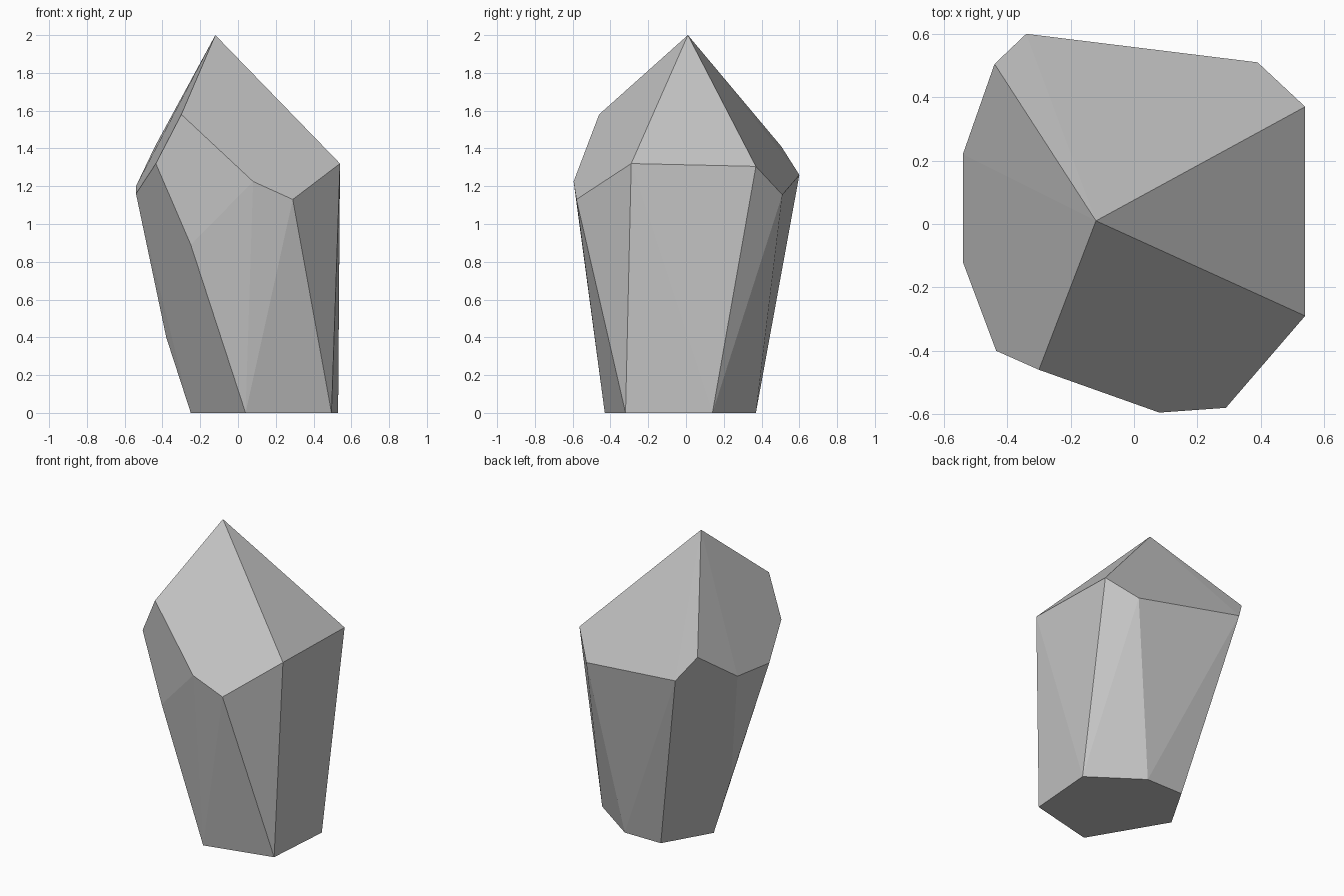
import bpy, bmesh, math

cube = bpy.data.objects.get("Cube")
if cube:
    bpy.data.objects.remove(cube, do_unlink=True)

# Plain grey stone
stone = bpy.data.materials.new("grey_stone")
stone.use_nodes = True
grey = (0.55, 0.55, 0.55, 1)
stone.diffuse_color = grey
bsdf = stone.node_tree.nodes["Principled BSDF"]
bsdf.inputs["Base Color"].default_value = grey
bsdf.inputs["Roughness"].default_value = 0.8

# Corners of the cut stone, from the tip down to the foot
tip = [(-0.12, 0.01, 2.0)]
shoulder = [
    (0.54, -0.29, 1.32), (0.54, 0.37, 1.305), (0.39, 0.51, 1.155),
    (-0.34, 0.60, 1.26), (-0.44, 0.505, 1.41), (-0.54, 0.22, 1.20),
    (-0.54, -0.12, 1.16), (-0.435, -0.40, 1.32), (-0.30, -0.46, 1.58),
    (0.08, -0.595, 1.225), (0.29, -0.58, 1.13),
]
waist = [(-0.25, -0.46, 0.89), (-0.38, 0.06, 0.40)]
foot = [(0.04, -0.43, 0), (0.495, -0.32, 0), (0.53, 0.14, 0),
        (0.20, 0.37, 0), (-0.07, 0.37, 0), (-0.25, 0.06, 0)]

# Wrap the corners in a convex shell and merge the flat facets
bm = bmesh.new()
for corner in tip + shoulder + waist + foot:
    bm.verts.new(corner)
bmesh.ops.convex_hull(bm, input=bm.verts[:])
bmesh.ops.dissolve_limit(bm, angle_limit=math.radians(2),
                         verts=bm.verts[:], edges=bm.edges[:])
bmesh.ops.recalc_face_normals(bm, faces=bm.faces[:])

mesh = bpy.data.meshes.new("crystal_stone")
bm.to_mesh(mesh)
bm.free()
mesh.materials.append(stone)
crystal = bpy.data.objects.new("crystal_stone", mesh)
bpy.context.collection.objects.link(crystal)
